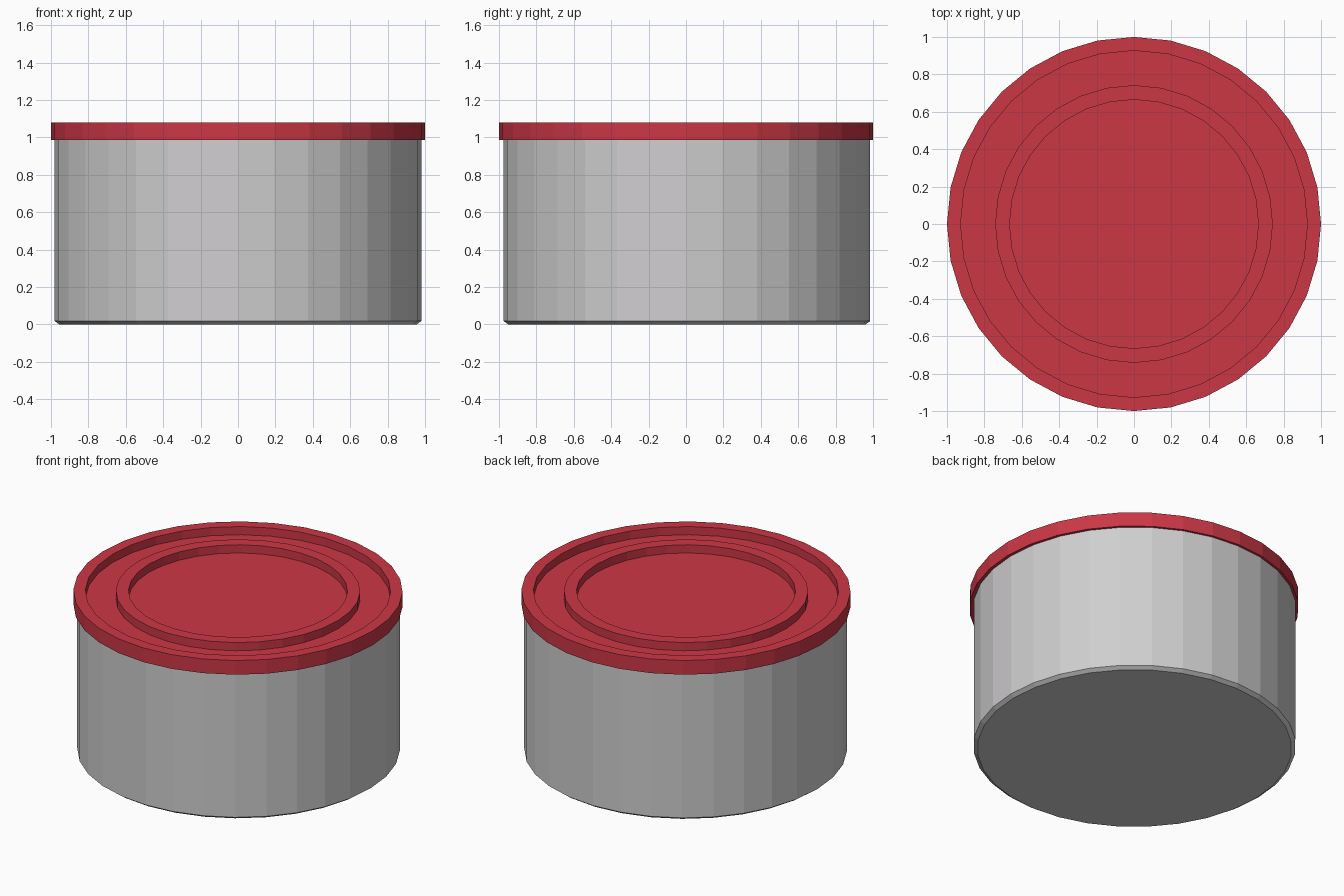
import bpy
import bmesh
import math

SIDES = 32

cube = bpy.data.objects.get("Cube")
if cube:
    bpy.data.objects.remove(cube, do_unlink=True)


def make_material(name, rgb):
    mat = bpy.data.materials.new(name)
    mat.use_nodes = True
    color = (*rgb, 1.0)
    mat.diffuse_color = color
    mat.node_tree.nodes["Principled BSDF"].inputs["Base Color"].default_value = color
    return mat


def lathe(name, profile, mat, y=0.0):
    """Turn a bottom-to-top (radius, z) profile into a flat-faced closed solid."""
    bm = bmesh.new()
    rings = []
    for r, z in profile:
        angles = [math.tau * i / SIDES for i in range(SIDES)]
        rings.append([bm.verts.new((r * math.cos(a), r * math.sin(a), z)) for a in angles])
    for low, high in zip(rings, rings[1:]):
        for i in range(SIDES):
            j = (i + 1) % SIDES
            bm.faces.new((low[i], low[j], high[j], high[i]))
    # End caps
    bm.faces.new(rings[0][::-1])
    bm.faces.new(rings[-1])
    mesh = bpy.data.meshes.new(name)
    bm.to_mesh(mesh)
    bm.free()
    mesh.materials.append(mat)
    obj = bpy.data.objects.new(name, mesh)
    obj.location.y = y
    bpy.context.collection.objects.link(obj)
    return obj


steel = make_material("light grey metal", (0.63, 0.62, 0.63))
red = make_material("red lid", (0.6, 0.038, 0.06))

# Can body with a chamfered bottom edge
lathe("can_body", [(0.955, 0.0), (0.98, 0.018), (0.98, 1.0)], steel, y=0.005)

# Lid with raised outer rim, recessed channel, raised ring and recessed centre
top, floor = 1.08, 1.025
lathe("can_lid", [
    (1.0, 0.985), (1.0, top), (0.927, top), (0.927, floor),
    (0.742, floor), (0.742, top), (0.665, top), (0.665, floor),
], red)
